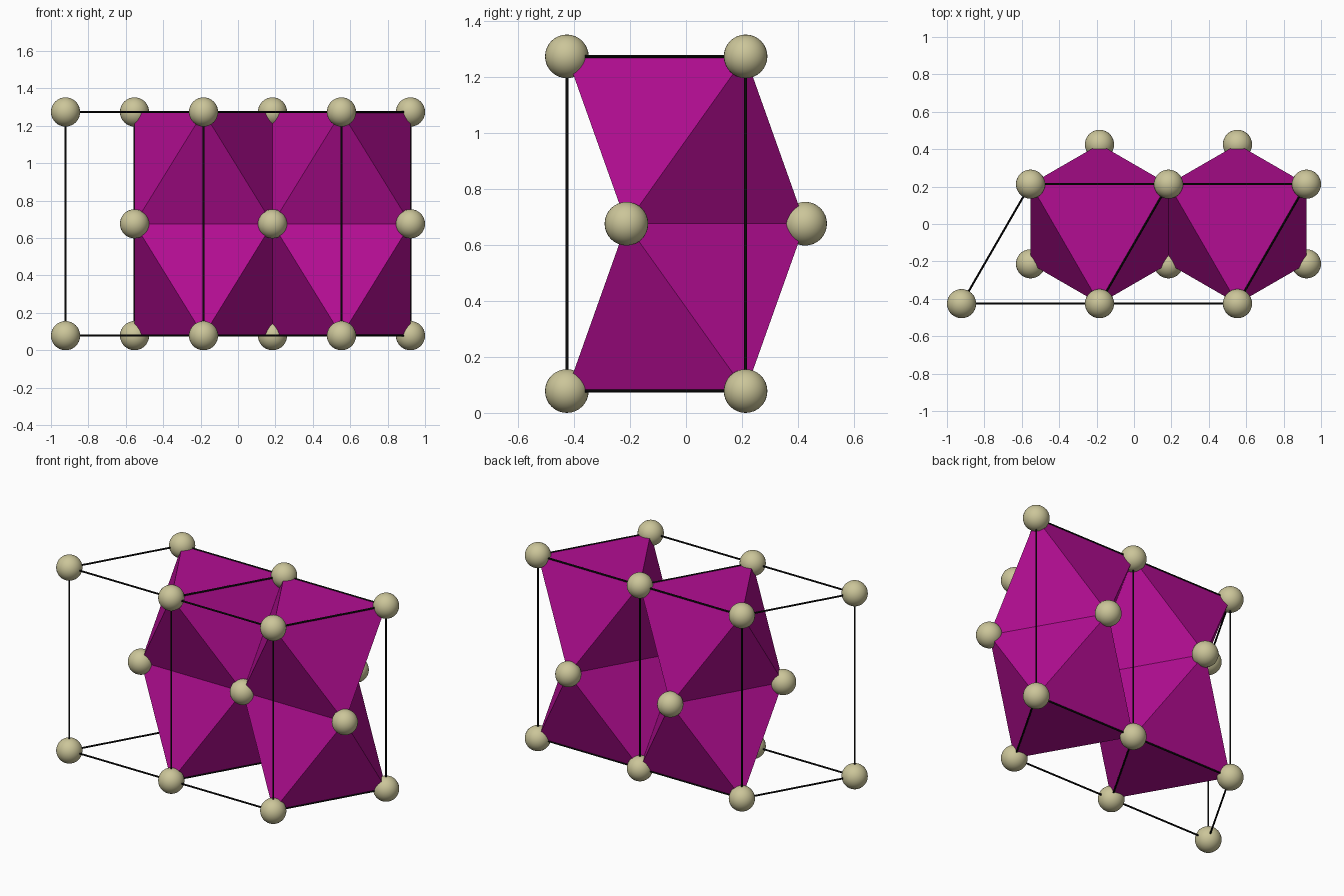
import bpy, bmesh, math
from mathutils import Vector

if "Cube" in bpy.data.objects:
    bpy.data.objects.remove(bpy.data.objects["Cube"])

A, C, R, ROD = 0.7376, 1.196, 0.078, 0.0055   # lattice lengths, ball and rod radii
H = A * math.sqrt(3) / 2
Z0, ZM, Z1 = R, R + C / 2, R + C
X0, Y0 = -1.25 * A, -2 * H / 3                # front left corner of the cell


def material(name, rgb):
    mat = bpy.data.materials.new(name)
    mat.diffuse_color = (*rgb, 1)
    mat.use_nodes = True
    mat.node_tree.nodes["Principled BSDF"].inputs["Base Color"].default_value = mat.diffuse_color
    return mat


BALL = material("khaki", (0.60, 0.56, 0.32))
FACE = material("magenta", (0.45, 0.004, 0.29))
LINE = material("black", (0.003, 0.003, 0.003))


def corner(i, j, z):
    return Vector((X0 + A * (i + j / 2), Y0 + H * j, z))


def ball(p):
    bpy.ops.mesh.primitive_uv_sphere_add(segments=32, ring_count=16, radius=R, location=p)
    ob = bpy.context.object
    ob.name = "atom_ball"
    bpy.ops.object.shade_smooth()
    ob.data.materials.append(BALL)


def rod(p, q):
    d = q - p
    bpy.ops.mesh.primitive_cylinder_add(vertices=12, radius=ROD, depth=d.length, location=(p + q) / 2,
                                        rotation=d.to_track_quat('Z', 'Y').to_euler())
    ob = bpy.context.object
    ob.name = "cell_edge"
    bpy.ops.object.shade_smooth_by_angle()
    ob.data.materials.append(LINE)


def octahedron(points):
    bm = bmesh.new()
    for p in points:
        bm.verts.new(p)
    bmesh.ops.convex_hull(bm, input=bm.verts)
    bmesh.ops.recalc_face_normals(bm, faces=bm.faces)
    me = bpy.data.meshes.new("octahedron")
    bm.to_mesh(me)
    bm.free()
    me.materials.append(FACE)
    bpy.context.collection.objects.link(bpy.data.objects.new("octahedron", me))


def triangle(cx, z, sign):
    r = 2 * H / 3
    return [Vector((cx + r * math.cos(t), sign * r * math.sin(t), z))
            for t in (math.radians(a) for a in (-90, 30, 150))]


# Octahedra: two columns of two, sharing a face at mid height
centres = [X0 + A, X0 + 2 * A]
for cx in centres:
    for z in (Z0, Z1):
        octahedron(triangle(cx, z, 1) + triangle(cx, ZM, -1))

# Balls at the cell corners
for i in range(3):
    for j in range(2):
        for z in (Z0, Z1):
            ball(corner(i, j, z))

# Balls at mid height
for cx in centres:
    ball((cx, 2 * H / 3, ZM))
for i in range(3):
    ball((X0 + A * (i + 0.5), -H / 3, ZM))

# Cell edges
for z in (Z0, Z1):
    for i in range(3):
        rod(corner(i, 0, z), corner(i, 1, z))
    for j in range(2):
        for i in range(2):
            rod(corner(i, j, z), corner(i + 1, j, z))
for i in range(3):
    for j in range(2):
        rod(corner(i, j, Z0), corner(i, j, Z1))
